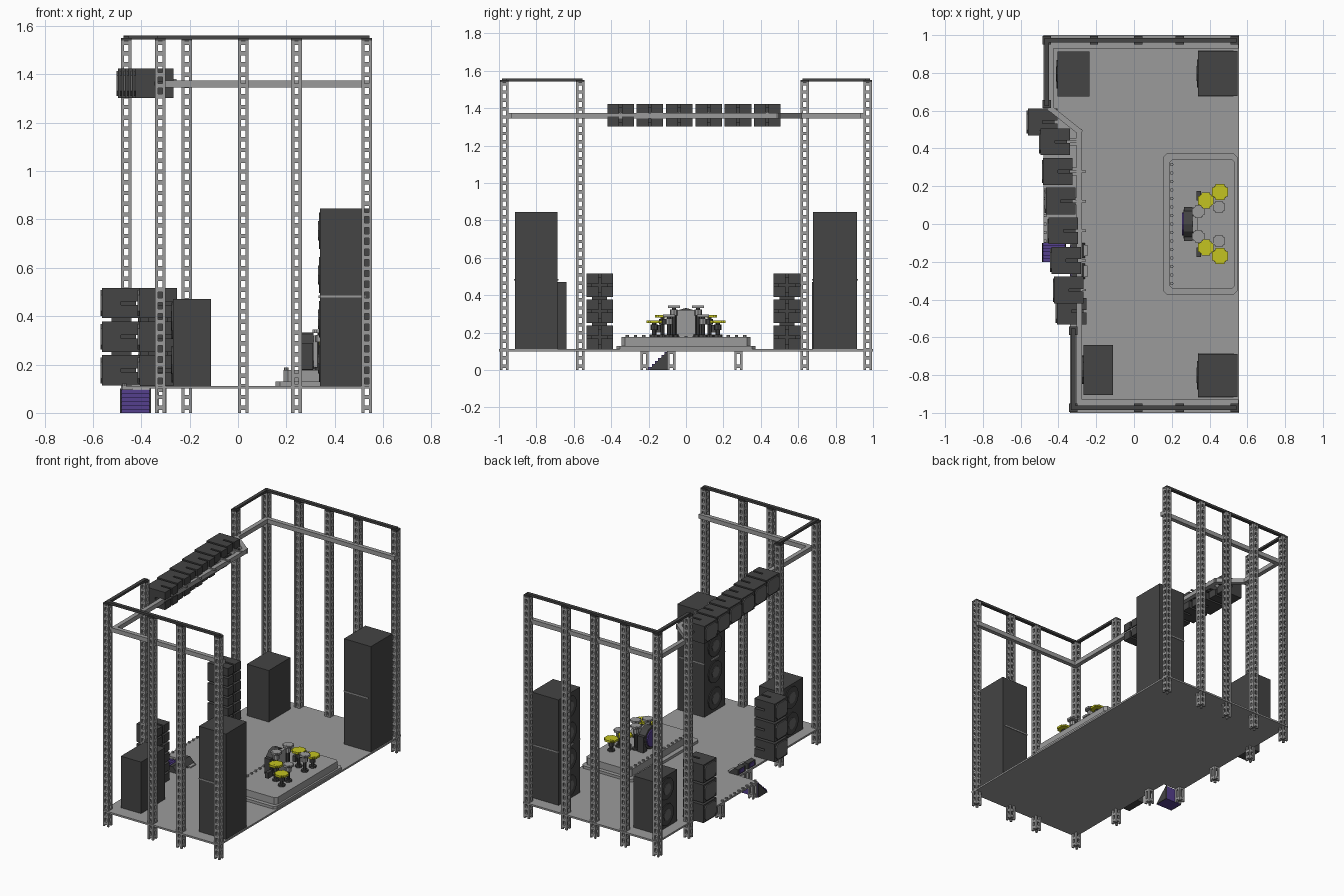
import bpy, bmesh, math
from mathutils import Matrix, Vector

cube = bpy.data.objects.get("Cube")
if cube:
    bpy.data.objects.remove(cube, do_unlink=True)


def material(name, rgb):
    m = bpy.data.materials.new(name)
    m.use_nodes = True
    m.diffuse_color = (*rgb, 1)
    m.node_tree.nodes["Principled BSDF"].inputs["Base Color"].default_value = (*rgb, 1)
    return m


MATS = [material("light grey", (.33, .33, .33)), material("dark grey", (.058, .058, .058)),
        material("grille grey", (.13, .13, .13)), material("yellow", (.55, .55, .015)),
        material("purple", (.09, .05, .27))]
LIGHT, DARK, GRILLE, YELLOW, PURPLE = range(5)


def finish(name, bm):
    me = bpy.data.meshes.new(name)
    bm.to_mesh(me)
    bm.free()
    for m in MATS:
        me.materials.append(m)
    ob = bpy.data.objects.new(name, me)
    bpy.context.collection.objects.link(ob)
    return ob


def paint(verts, m):
    for f in {f for v in verts for f in v.link_faces}:
        f.material_index = m


def box(bm, x0, x1, y0, y1, z0, z1, m=LIGHT):
    mat = Matrix.Translation(((x0 + x1) / 2, (y0 + y1) / 2, (z0 + z1) / 2)) @ \
        Matrix.Diagonal((x1 - x0, y1 - y0, z1 - z0, 1))
    paint(bmesh.ops.create_cube(bm, size=1, matrix=mat)["verts"], m)


def disc(bm, c, r, h, m, axis="Z", n=12, r2=None):
    rot = Matrix.Rotation(math.pi / 2, 4, "Y") if axis == "X" else Matrix()
    paint(bmesh.ops.create_cone(bm, cap_ends=True, segments=n, radius1=r, depth=h,
                                radius2=r if r2 is None else r2,
                                matrix=Matrix.Translation(c) @ rot)["verts"], m)


def bar(bm, a, b, w, h, m=LIGHT):
    a, b = Vector(a), Vector(b)
    d = b - a
    mat = Matrix.Translation((a + b) / 2) @ Matrix.Rotation(math.atan2(d.y, d.x), 4, "Z") @ \
        Matrix.Diagonal((d.length + w * .9, w, h, 1))
    paint(bmesh.ops.create_cube(bm, size=1, matrix=mat)["verts"], m)


def prism(bm, pts, place, m=LIGHT):
    """Extrude an outline between the two positions given by place(u, v, end)."""
    ends = [[bm.verts.new(place(u, v, e)) for u, v in pts] for e in (0, 1)]
    faces = [bm.faces.new(ends[0][::-1]), bm.faces.new(ends[1])]
    for i in range(len(pts)):
        j = (i + 1) % len(pts)
        faces.append(bm.faces.new((ends[0][i], ends[0][j], ends[1][j], ends[1][i])))
    for f in faces:
        f.material_index = m
    bmesh.ops.recalc_face_normals(bm, faces=faces)


# Lattice post: four corner rails joined by rungs
def post(name, x, y, top):
    bm = bmesh.new()
    r, t = .022, .013
    for sx in (-r, r - t):
        for sy in (-r, r - t):
            box(bm, x + sx, x + sx + t, y + sy, y + sy + t, 0, top)
    n = max(2, round(top / .044))
    for i in range(n):
        z = .012 + i * (top - .03) / (n - 1)
        box(bm, x - r + .001, x + r - .001, y - r + .001, y + r - .001, z, z + .018)
    finish(name, bm)


# Stage floor
FLOOR = .112
bm = bmesh.new()
outline = [(.555, -1), (.555, 1), (-.48, 1), (-.48, -.1), (-.34, -.1), (-.34, -1)]
prism(bm, outline, lambda u, v, e: (u, v, .1 + e * (FLOOR - .1)))
for i in range(9):
    disc(bm, (-.47, -.09 + i * .045, FLOOR + .004), .009, .01, LIGHT, n=8)
finish("stage_floor", bm)

# Posts and short legs
for i, x in enumerate((-.462, -.212, .022, .242, .533)):
    post(f"left_post_{i}", x, .972, 1.54)
for i, x in enumerate((-.322, .022, .242, .533)):
    post(f"right_post_{i}", x, -.972, 1.54)
post("left_front_post", -.462, .635, 1.54)
post("right_front_post", -.322, -.565, 1.54)
for i, (x, y) in enumerate(((-.458, .28), (-.458, -.078), (-.318, -.222))):
    post(f"short_leg_{i}", x, y, .105)

# Dark caps over the posts
bm = bmesh.new()
for x, y, yf in ((-.462, .972, .635), (-.322, -.972, -.565)):
    bar(bm, (x, y, 1.552), (.533, y, 1.552), .024, .016, DARK)
    bar(bm, (x, y, 1.551), (x, yf, 1.551), .024, .015, DARK)
    for px in (x, -.212, .022, .242, .533):
        if px >= x and not (y < 0 and px == -.212):
            box(bm, px - .022, px + .022, y - .022, y + .022, 1.535, 1.55, DARK)
    box(bm, x - .022, x + .022, yf - .022, yf + .022, 1.535, 1.55, DARK)
finish("top_rails", bm)

# Light beams at speaker height
bm = bmesh.new()
Z, W = 1.36, .03
path = [(.54, .945), (-.44, .945), (-.44, .61), (-.29, .49), (-.29, -.945), (.54, -.945)]
for a, b in zip(path, path[1:]):
    bar(bm, (*a, Z), (*b, Z), W, W)
finish("upper_beams", bm)


# Loudspeaker: front frame, notched rear and a chamfered grille
def speaker(bm, x, y, z, h=.122):
    w, d, g = .071, .078, .007
    box(bm, x - d, x, y - w, y + w, z - h / 2, z + h / 2, DARK)
    box(bm, x, x + d - .015, y - w + .025, y + w - .025, z - h / 2 + .02, z + h / 2 - .02, DARK)
    for s in (-1, 1):
        for t in (-1, 1):
            ys, zs = sorted((y + s * g, y + s * w)), sorted((z + t * g, z + t * h / 2))
            box(bm, x - .001, x + d, *ys, *zs, DARK)
    a, b, c = w - .009, h / 2 - .009, .02
    pts = [(a, b - c), (a - c, b), (c - a, b), (-a, b - c),
           (-a, c - b), (c - a, -b), (a - c, -b), (a, c - b)]
    prism(bm, pts, lambda u, v, e: (x - d - .007 * e, y + u, z + v), GRILLE)


bm = bmesh.new()
for i in range(6):
    x, y = -.345 - i * .0145, -.35 + i * .157
    speaker(bm, x, y, 1.362)
    box(bm, x + .03, -.255 - (.02 if i > 4 else 0), y - .006, y + .006, 1.372, 1.38)
    box(bm, x + .06, -.275, y - .02, y + .02, 1.345, 1.372)
finish("hung_speakers", bm)

for name, x, y in (("left_speaker_stack", -.484, .54), ("right_speaker_stack", -.33, -.462)):
    bm = bmesh.new()
    for i in range(3):
        speaker(bm, x, y, .176 + i * .139, .125)
    for i in range(2):
        box(bm, x - .04, x + .04, y - .04, y + .04, .236 + i * .139, .255 + i * .139, DARK)
    finish(name, bm)


# Large cabinets with driver cones on the audience side
def cabinet(name, x0, x1, y0, y1, top, cones):
    bm = bmesh.new()
    box(bm, x0, x1, y0, y1, FLOOR, top, DARK)
    step, yc = (top - FLOOR) / cones, (y0 + y1) / 2
    for i in range(cones):
        z = FLOOR + step * (i + .5)
        disc(bm, (x0 - .002, yc, z), .075, .008, DARK, "X")
        disc(bm, (x0 - .005, yc, z), .04, .008, GRILLE, "X", 8)
    if cones > 2:
        box(bm, x0 - .008, x0, yc - .04, yc + .04, .476, .486)
        for y in (y0, y1):
            box(bm, x0, x1 - .02, y - .004, y + .004, .478, .486)
    finish(name, bm)


cabinet("left_tall_cabinet", .34, .548, .678, .915, .845, 4)
cabinet("right_tall_cabinet", .34, .548, -.915, -.687, .845, 4)
cabinet("left_short_cabinet", -.405, -.236, .675, .912, .47, 2)
cabinet("right_short_cabinet", -.268, -.112, -.905, -.64, .47, 2)

# Drum platform
bm = bmesh.new()
c = .018
for x0, x1, y, z0, z1 in ((.155, .548, .372, FLOOR, .13), (.188, .535, .345, .13, .178)):
    pts = [(x0 + c, -y), (x1 - c, -y), (x1, c - y), (x1, y - c),
           (x1 - c, y), (x0 + c, y), (x0, y - c), (x0, c - y)]
    prism(bm, pts, lambda u, v, e: (u, v, z0 + e * (z1 - z0)))
for i in range(15):
    y = -.315 + i * .045
    disc(bm, (.2, y, .181), .009, .012, LIGHT, n=8)
finish("drum_platform", bm)

# Drum kit: bass drum, keyboard-side toms and cymbals on stands
bm = bmesh.new()
disc(bm, (.288, 0, .255), .077, .05, DARK, "X", 12)
disc(bm, (.26, 0, .255), .06, .01, PURPLE, "X", 12)
box(bm, .313, .335, -.05, .05, .18, .32, LIGHT)
for s in (-1, 1):
    box(bm, .265, .31, s * .07 - .02, s * .07 + .02, .18, .29, DARK)
    box(bm, .33, .355, s * .15 - .025, s * .15 + .025, .2, .24, DARK)
finish("bass_drum", bm)


def cross_plate(bm, x, y, z, r, m):
    box(bm, x - r, x + r, y - r * .55, y + r * .55, z - .007, z + .007, m)
    box(bm, x - r * .55, x + r * .55, y - r, y + r, z - .0069, z + .0069, m)
    box(bm, x - r * .75, x + r * .75, y - r * .75, y + r * .75, z - .0068, z + .0068, m)


bm = bmesh.new()
for s in (-1, 1):
    for x, y, z, r, m in ((.38, .125, .288, .042, YELLOW), (.455, .17, .258, .042, YELLOW),
                          (.34, .065, .338, .032, LIGHT), (.45, .09, .29, .032, LIGHT)):
        cross_plate(bm, x, s * y, z, r, m)
        disc(bm, (x, s * y, (z + .178) / 2), .011, z - .178, DARK, n=8)
        disc(bm, (x, s * y, .184), .024, .012, DARK, n=8)
        disc(bm, (x, s * y, z - .03), .02, .03, LIGHT if m == LIGHT else DARK, n=8)
finish("cymbals_and_toms", bm)

# Access stairs beside the stage front
bm = bmesh.new()
for i in range(6):
    y, z = -.2 + i * .017, .016 * (i + 1)
    box(bm, -.482, -.365, y, -.1, z - .016, z, PURPLE)
for x in (-.488, -.365):
    prism(bm, [(-.2, 0), (-.1, 0), (-.1, .1)], lambda u, v, e: (x + e * .006, u, v), DARK)
finish("stairs", bm)

# Floor monitors near the stage front
bm = bmesh.new()
for y in (-.25, -.14):
    prism(bm, [(-.33, FLOOR), (-.26, FLOOR), (-.3, .155), (-.33, .15)],
          lambda u, v, e: (u, y - .04 + e * .08, v), DARK)
    box(bm, -.336, -.329, y - .025, y + .025, .12, .145, PURPLE)
    box(bm, -.27, -.245, y - .03, y + .03, FLOOR, .12, LIGHT)
finish("floor_monitors", bm)
